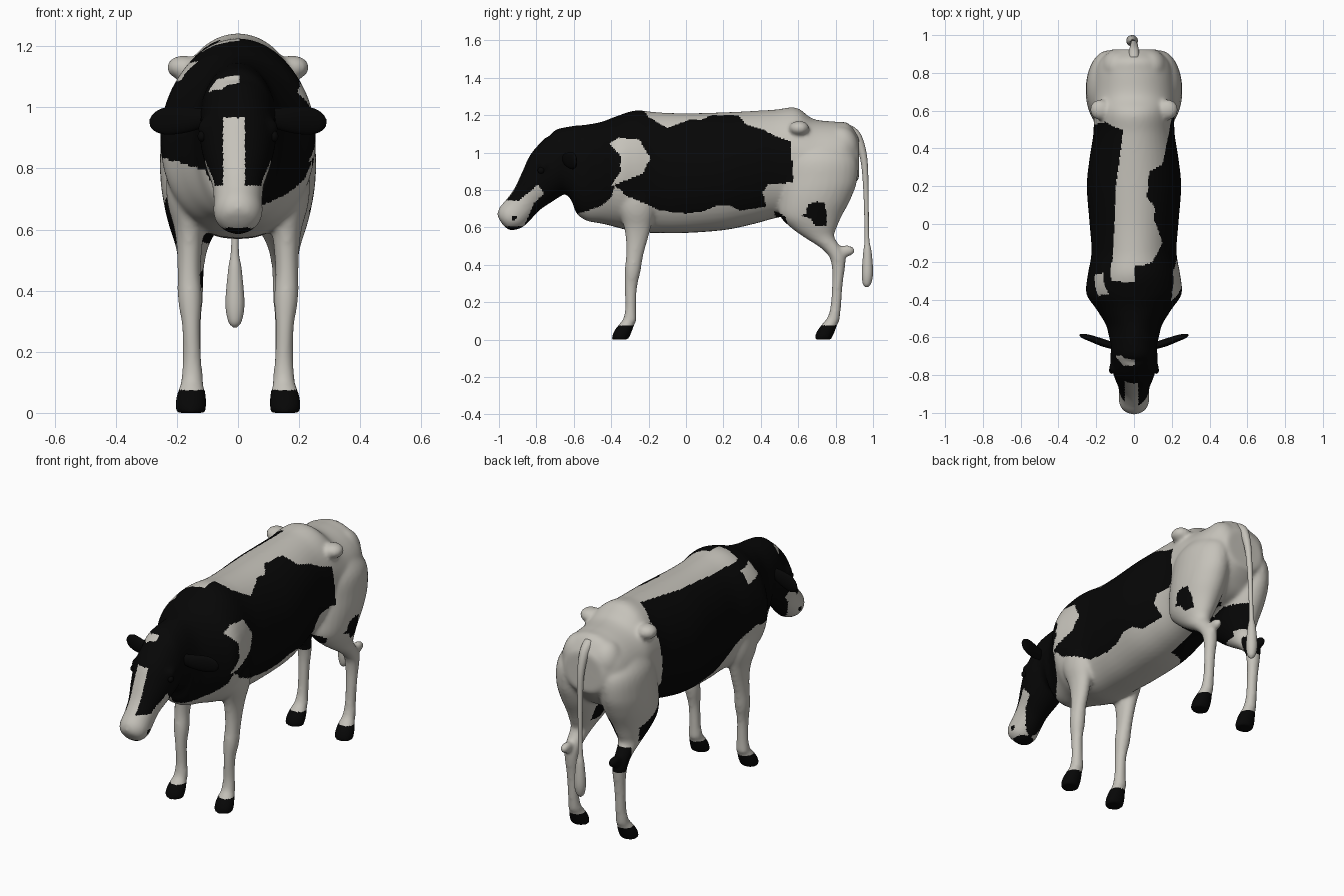
import bpy, bmesh, math
from mathutils import Vector

cube = bpy.data.objects.get("Cube")
if cube:
    bpy.data.objects.remove(cube)

X, Y, Z = Vector((1, 0, 0)), Vector((0, 1, 0)), Vector((0, 0, 1))


def make_material(name, colour):
    mat = bpy.data.materials.new(name)
    mat.use_nodes = True
    mat.diffuse_color = colour
    for node in mat.node_tree.nodes:
        if node.type == 'BSDF_PRINCIPLED':
            node.inputs["Base Color"].default_value = colour
            node.inputs["Roughness"].default_value = 0.8
    return mat


white = make_material("cream white hide", (0.56, 0.54, 0.49, 1))
black = make_material("black hide", (0.002, 0.002, 0.002, 1))


def smooth_path(stations, steps=5):
    """Catmull-Rom interpolation of whole stations (position and radii)."""
    pts = [Vector(s) for s in stations]
    pts = [pts[0]] + pts + [pts[-1]]
    out = []
    for a, b, c, d in zip(pts, pts[1:], pts[2:], pts[3:]):
        for k in range(steps):
            t = k / steps
            out.append(b + (c - a) * (t / 2)
                       + (a * 2 - b * 5 + c * 4 - d) * (t * t / 2)
                       + (b * 3 - a - c * 3 + d) * (t ** 3 / 2))
    return out + [pts[-1]]


def tube(bm, stations, mirror=1, side=X, axis=None, segments=28, fullness=1):
    """Loft ovals along stations of x, y, z, side radius, other radius.
    A fullness below 1 squares off the lower half."""
    path = smooth_path(stations)
    rings = []
    for i, p in enumerate(path):
        before, after = path[max(i - 1, 0)], path[min(i + 1, len(path) - 1)]
        along = axis or Vector((after - before)[:3]).normalized()
        u = (side - along * side.dot(along)).normalized()
        v = along.cross(u)
        ring = []
        for k in range(segments):
            a = math.tau * k / segments
            c, s = math.cos(a), math.sin(a)
            if s > 0:
                c = math.copysign(abs(c) ** fullness, c)
            co = Vector(p[:3]) + u * (p[3] * c) + v * (p[4] * s)
            ring.append(bm.verts.new((co.x * mirror, co.y, max(co.z, 0))))
        rings.append(ring)
    for r, q in zip(rings, rings[1:]):
        for k in range(segments):
            n = (k + 1) % segments
            bm.faces.new((r[k], r[n], q[n], q[k]))
    bm.faces.new(rings[0])
    bm.faces.new(rings[-1])


def ball(bm, centre, radii):
    made = bmesh.ops.create_uvsphere(bm, u_segments=24, v_segments=16, radius=1)
    for vert in made["verts"]:
        vert.co = Vector(c + r * n for c, r, n in zip(centre, radii, vert.co))


def finish(bm, name, materials):
    bmesh.ops.recalc_face_normals(bm, faces=bm.faces)
    mesh = bpy.data.meshes.new(name)
    bm.to_mesh(mesh)
    bm.free()
    for mat in materials:
        mesh.materials.append(mat)
    mesh.polygons.foreach_set("use_smooth", [True] * len(mesh.polygons))
    obj = bpy.data.objects.new(name, mesh)
    bpy.context.collection.objects.link(obj)
    return obj


# Trunk and neck: y, top, bottom, half width
trunk = [(-.75, 1.06, .88, .09), (-.7, 1.12, .82, .115), (-.62, 1.14, .755, .127),
         (-.585, 1.145, .675, .135), (-.53, 1.15, .635, .15), (-.45, 1.165, .62, .2),
         (-.37, 1.195, .6, .252), (-.27, 1.225, .575, .245), (-.15, 1.215, .57, .225),
         (0, 1.21, .57, .235), (.2, 1.215, .585, .25), (.35, 1.222, .615, .235),
         (.48, 1.23, .65, .215), (.59, 1.24, .67, .215), (.68, 1.18, .7, .222),
         (.8, 1.165, .74, .21), (.87, 1.155, .8, .178), (.925, 1.08, .86, .12)]
bm = bmesh.new()
tube(bm, [(0, y, (t + b) / 2, w, (t - b) / 2) for y, t, b, w in trunk],
     axis=Y, segments=48, fullness=0.8)

# Head, from poll to muzzle
tube(bm, [(0, -.64, .98, .12, .15), (0, -.72, .9, .125, .145), (0, -.79, .82, .108, .115),
          (0, -.85, .75, .085, .09), (0, -.9, .69, .08, .085), (0, -.94, .65, .08, .08),
          (0, -.965, .62, .058, .055), (0, -.975, .61, .02, .02)])

# Legs, hips, rump corners and brows
foreleg = [(.15, -.29, .9, .07, .14), (.165, -.265, .72, .07, .105), (.16, -.26, .61, .05, .075),
           (.159, -.265, .53, .041, .058), (.16, -.275, .45, .038, .046), (.157, -.285, .37, .04, .043),
           (.153, -.295, .28, .03, .034), (.15, -.295, .17, .031, .03), (.15, -.3, .1, .038, .037)]
hindleg = [(.1, .72, 1.07, .07, .1), (.128, .725, .97, .112, .185), (.137, .715, .85, .118, .2),
           (.137, .69, .75, .116, .19), (.14, .668, .66, .098, .165), (.145, .683, .6, .077, .124),
           (.15, .71, .55, .056, .083), (.152, .775, .49, .044, .056), (.152, .81, .44, .04, .044),
           (.15, .815, .38, .036, .035), (.15, .81, .3, .031, .029), (.15, .8, .17, .03, .029),
           (.15, .785, .1, .036, .036)]
for s in (1, -1):
    for leg, axis in ((foreleg, None), (hindleg, Z)):
        tube(bm, leg, s, axis=axis)
        ankle = leg[-1][1]
        tube(bm, [(.15, ankle + .005, .11, .03, .03), (.152, ankle - .025, .06, .048, .04),
                  (.155, ankle - .048, .02, .052, .045), (.155, ankle - .055, -.01, .05, .043)], s)
    ball(bm, (s * .152, .86, .475), (.026, .045, .03))
    ball(bm, (s * .178, .605, 1.13), (.056, .055, .04))
    ball(bm, (s * .1, -.76, .93), (.033, .035, .035))
    ball(bm, (s * .085, .83, 1.02), (.09, .095, .12))

# Fuse the parts into one skin
rough = finish(bm, "rough_body", [])
remesh = rough.modifiers.new("fuse", 'REMESH')
remesh.mode = 'VOXEL'
remesh.voxel_size = 0.009
soften = rough.modifiers.new("soften", 'SMOOTH')
soften.factor = 0.5
soften.iterations = 14
graph = bpy.context.evaluated_depsgraph_get()
skin = bpy.data.meshes.new_from_object(rough.evaluated_get(graph))
bpy.data.objects.remove(rough)
skin.name = "body"
skin.materials.clear()
skin.materials.append(white)
skin.materials.append(black)
body = bpy.data.objects.new("body", skin)
bpy.context.collection.objects.link(body)

# Hide markings as outlines in side projection (y, z)
left_coat = [(-.28, 1.3), (-.2, 1.19), (-.1, 1.13), (-.05, 1.15), (.02, 1.175), (.08, 1.175),
             (.14, 1.2), (.28, 1.2), (.32, 1.15), (.42, 1.12), (.47, 1.09), (.56, 1.06), (.575, .84),
             (.44, .83), (.41, .79), (.43, .71), (.29, .69), (.23, .72), (.16, .715), (.09, .685),
             (0, .675), (-.14, .69), (-.18, .71), (-.24, .735), (-.32, .77), (-.35, .8), (-.38, .82),
             (-.4, .76), (-.46, .71), (-.59, .67), (-.65, .5), (-1.1, .5), (-1.1, 1.3)]
right_coat = [(-.33, 1.3), (-.3, 1.18), (-.1, 1.17), (.2, 1.19), (.4, 1.21), (.5, 1.22), (.54, 1.16),
              (.52, .95), (.5, .8), (.6, .7), (.74, .64), (.72, .55), (.4, .58), (.2, .63), (0, .67),
              (-.15, .78), (-.28, .84), (-.4, .83), (-.5, .81), (-.62, .79), (-1.1, .79), (-1.1, 1.3)]
left_shoulder = [(-.41, 1.05), (-.36, 1.08), (-.25, 1.07), (-.19, .97), (-.23, .89), (-.3, .86),
                 (-.4, .82), (-.35, .9), (-.35, .98)]
right_shoulder = [(-.38, 1.09), (-.27, 1.07), (-.26, 1.14), (-.37, 1.15)]
thigh_spot = [(.61, .665), (.64, .67), (.65, .72), (.7, .74), (.74, .73), (.755, .66), (.75, .61),
              (.69, .61), (.67, .645)]
flank_spot = [(.47, .69), (.53, .66), (.56, .57), (.49, .62)]
muzzle = [(-1.1, .5), (-1.1, .74), (-.89, .745), (-.79, .83), (-.76, .78), (-.81, .73), (-.87, .6)]


def inside(outline, y, z):
    hit = False
    for (ya, za), (yb, zb) in zip(outline, outline[1:] + outline[:1]):
        if (za > z) != (zb > z) and y < ya + (yb - ya) * (z - za) / (zb - za):
            hit = not hit
    return hit


def is_black(co, normal):
    x, y, z = co
    if z < .075:
        return True                                    # hooves
    if y < -.6:                                        # face
        if math.hypot(y + .92, z - .65) < .014 or (z < .605 and y < -.85):
            return True
        if -.75 < y < -.695 and -.1 < x < 0 and 1.07 < z - .2 * x < 1.105:
            return False
        blaze = normal.y < -.3 and abs(x + .012) < .037 and .73 < z < .965 and y < -.75
        return not (blaze or inside(muzzle, y, z))
    if x > 0:
        if inside(left_shoulder, y, z):
            return False
        return any(inside(o, y, z) for o in (left_coat, thigh_spot, flank_spot))
    hock = y > .77 and .41 < z < .535
    inner_thigh = y > .55 and normal.x > .3 and .58 < z < .71
    return hock or inner_thigh or (inside(right_coat, y, z) and not inside(right_shoulder, y, z))


for face in skin.polygons:
    face.use_smooth = True
    face.material_index = int(is_black(face.center, face.normal))

# Ears and eyes
for s, label in ((1, "left"), (-1, "right")):
    bm = bmesh.new()
    tube(bm, [(.09, -.65, .97, .018, .025), (.16, -.63, .96, .02, .04),
              (.23, -.605, .955, .017, .045), (.27, -.593, .95, .012, .032),
              (.288, -.588, .948, .004, .012)], s, side=Y)
    finish(bm, label + "_ear", [black])
    bm = bmesh.new()
    ball(bm, (s * .118, -.775, .905), (.014, .018, .018))
    finish(bm, label + "_eye", [black])

# Tail with its tassel
bm = bmesh.new()
tube(bm, [(0, .87, 1.12, .03, .03), (0, .915, 1.08, .026, .026), (0, .95, .97, .019, .019),
          (-.005, .962, .8, .014, .014), (-.01, .967, .55, .012, .012), (-.01, .97, .47, .022, .022),
          (-.01, .97, .36, .031, .03), (-.01, .967, .3, .022, .022), (-.01, .967, .28, .006, .006)])
finish(bm, "tail", [white])
